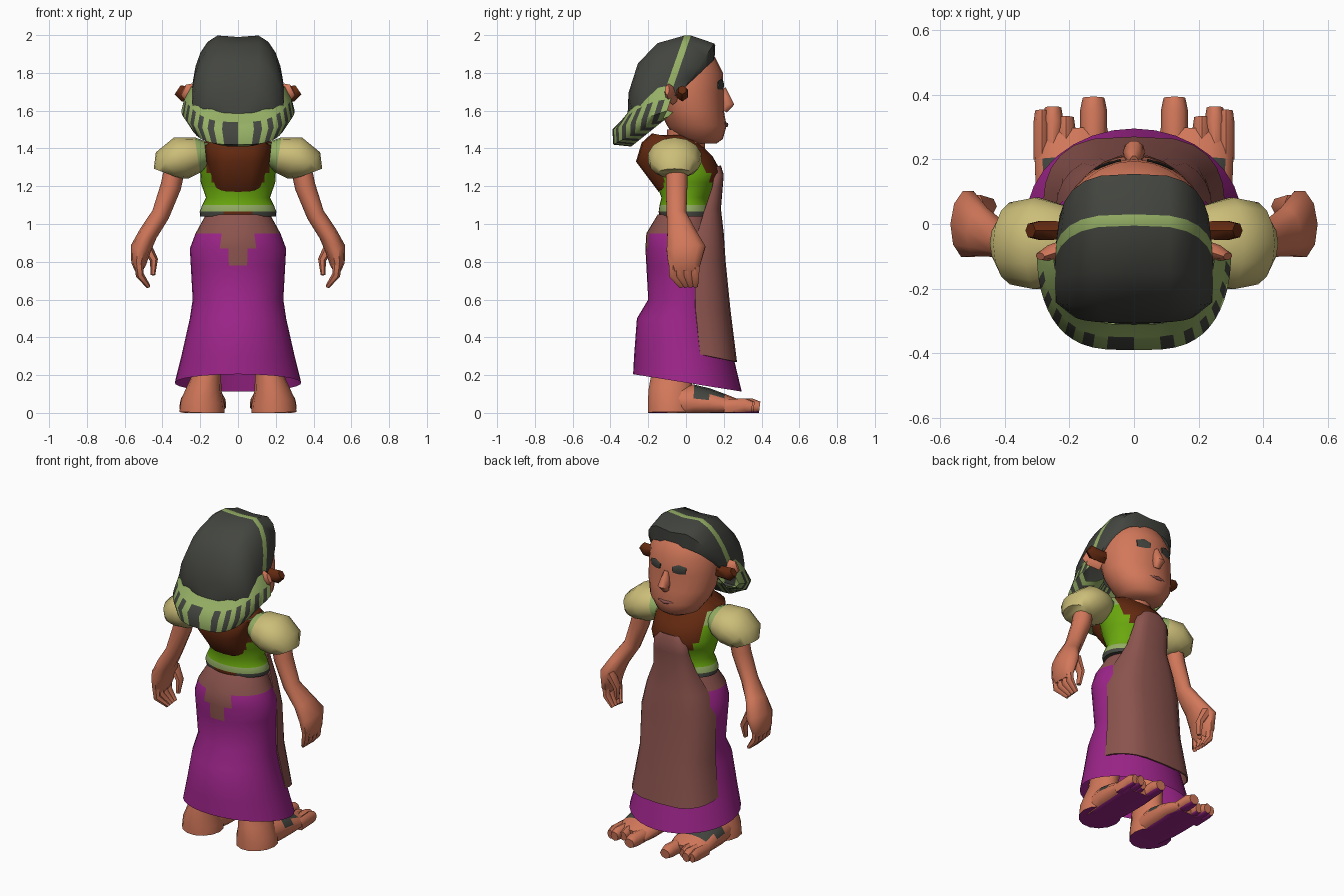
import bpy, bmesh
from math import sin, cos, pi, radians
from mathutils import Vector

if bpy.data.objects.get("Cube"):
    bpy.data.objects.remove(bpy.data.objects["Cube"])

COLOURS = {
    "skin": "D2785A", "charcoal": "43453F", "purple": "9C2489", "green": "6AA80E",
    "pale green": "95AF65", "tan": "CBBD78", "dark brown": "632910", "mauve": "8C544E",
}


def make_material(name, code):
    srgb = [int(code[i:i + 2], 16) / 255 for i in (0, 2, 4)]
    linear = [((c + 0.055) / 1.055) ** 2.4 for c in srgb] + [1]
    mat = bpy.data.materials.new(name)
    mat.use_nodes = True
    mat.diffuse_color = linear
    shader = mat.node_tree.nodes["Principled BSDF"]
    shader.inputs["Base Color"].default_value = linear
    shader.inputs["Roughness"].default_value = 0.9
    return mat


MATERIALS = {name: make_material(name, code) for name, code in COLOURS.items()}


def skin_rows(name, rows, colour, closed=True, caps=True, rule=None, mirror=False, thick=0):
    """Join rows of points into a surface; rule(centre, row, column) may pick a colour."""
    bm = bmesh.new()
    grid = [[bm.verts.new(p) for p in row] for row in rows]
    count = len(grid[0])
    names = [colour]

    def paint(face, row, column):
        chosen = rule(face.calc_center_median(), row, column) if rule else colour
        chosen = chosen or colour
        if chosen not in names:
            names.append(chosen)
        face.material_index = names.index(chosen)

    for r in range(len(grid) - 1):
        for c in range(count if closed else count - 1):
            d = (c + 1) % count
            paint(bm.faces.new((grid[r][c], grid[r][d], grid[r + 1][d], grid[r + 1][c])), r, c)
    if closed and caps:
        paint(bm.faces.new(grid[0]), 0, 0)
        paint(bm.faces.new(grid[-1]), len(grid), 0)
    bmesh.ops.recalc_face_normals(bm, faces=bm.faces)
    mesh = bpy.data.meshes.new(name)
    bm.to_mesh(mesh)
    bm.free()
    for n in names:
        mesh.materials.append(MATERIALS[n])
    obj = bpy.data.objects.new(name, mesh)
    bpy.context.collection.objects.link(obj)
    bpy.ops.object.select_all(action="DESELECT")
    obj.select_set(True)
    bpy.context.view_layer.objects.active = obj
    if thick:
        obj.modifiers.new("Thickness", "SOLIDIFY").thickness = thick
        bpy.ops.object.modifier_apply(modifier="Thickness")
    bpy.ops.object.shade_smooth_by_angle(angle=radians(55))
    if mirror:
        obj.modifiers.new("Mirror", "MIRROR")
    return obj


def body(name, rings, colour, sides=24, **options):
    """Stack of level ovals: height, back, front, half width, optional slope."""
    rows = []
    for z, back, front, half, *slope in rings:
        row = []
        for i in range(sides):
            a = 2 * pi * i / sides
            y = (back + front) / 2 + (front - back) / 2 * sin(a)
            row.append((half * cos(a), y, z + (slope[0] * y if slope else 0)))
        rows.append(row)
    return skin_rows(name, rows, colour, **options)


def tube(name, stations, colour, sides=10, **options):
    """Oval tube along a path: x, y, z, radius, radius across."""
    points = [Vector(s[:3]) for s in stations]
    rows = []
    for i, (p, s) in enumerate(zip(points, stations)):
        along = (points[min(i + 1, len(points) - 1)] - points[max(i - 1, 0)]).normalized()
        reference = Vector((1, 0, 0)) if abs(along.y) > 0.8 else Vector((0, 1, 0))
        u = along.cross(reference).normalized()
        v = u.cross(along)
        ring = [p + u * s[3] * cos(2 * pi * k / sides) + v * s[4] * sin(2 * pi * k / sides)
                for k in range(sides)]
        rows.append([(q.x, q.y, max(q.z, 0)) for q in ring])
    return skin_rows(name, rows, colour, **options)


def arches(name, bows, colour, steps=12, dip=0, **options):
    """Bowed strips: half width, side y, side z, middle y, middle z, optional pointedness."""
    rows = []
    for half, side_y, side_z, mid_y, mid_z, *point in bows:
        row = []
        for i in range(steps + 1):
            c, s = cos(pi * i / steps), sin(pi * i / steps)
            x = half * abs(c) ** 0.6 * (1 if c > 0 else -1)
            drop = dip if i * 2 == steps else 0
            lift = abs(s) ** (point[0] if point else 1)
            row.append((x, side_y + (mid_y - side_y) * s, side_z + (mid_z - side_z) * lift - drop))
        rows.append(row)
    return skin_rows(name, rows, colour, closed=False, **options)


# Skirt with waistband and bow tail
def skirt_rule(p, row, column):
    tail = p.y < 0 and (abs(p.x) < 0.1 and p.z > 0.86 or abs(p.x) < 0.05 and p.z > 0.78)
    return "mauve" if p.z > 0.95 or tail else None


body("skirt", [(0.16, -0.28, 0.295, 0.335, -0.16), (0.3, -0.275, 0.25, 0.3), (0.5, -0.26, 0.2, 0.255),
               (0.6, -0.2, 0.19, 0.24), (0.78, -0.21, 0.18, 0.25), (0.87, -0.215, 0.17, 0.255),
               (0.95, -0.21, 0.15, 0.225), (1.05, -0.15, 0.13, 0.17)],
     "purple", sides=32, caps=False, rule=skirt_rule)

# Apron
arches("apron", [(0.07, 0.14, 1.3, 0.185, 1.31), (0.11, 0.15, 1.26, 0.2, 1.26),
                 (0.12, 0.14, 1.2, 0.195, 1.2), (0.14, 0.1, 1.08, 0.185, 1.08),
                 (0.2, 0.06, 0.95, 0.2, 0.95), (0.242, 0.045, 0.8, 0.21, 0.8),
                 (0.242, 0.05, 0.55, 0.235, 0.55), (0.28, 0.075, 0.31, 0.27, 0.27)],
       "mauve", thick=0.008)


# Blouse with a collar and open neck
def blouse_rule(p, row, column):
    if p.z < 1.06:
        return "dark brown" if p.y < 0 and abs(p.x) < 0.08 else "charcoal"
    if p.z < 1.09:
        return "pale green"
    if p.y > 0 and p.z > 1.41 and abs(p.x) < 0.08:
        return "skin"
    if p.z > 1.3 and abs(p.x) < 0.165 or p.z > 1.23 and abs(p.x) < 0.13:
        return "dark brown"
    return "pale green" if p.z > 1.32 else None


body("blouse", [(1.04, -0.14, 0.14, 0.2), (1.065, -0.145, 0.135, 0.203), (1.1, -0.14, 0.13, 0.19),
                (1.14, -0.13, 0.12, 0.17), (1.22, -0.16, 0.17, 0.197), (1.27, -0.18, 0.19, 0.2),
                (1.36, -0.2, 0.14, 0.2), (1.43, -0.19, 0.07, 0.19), (1.47, -0.14, 0.04, 0.1)],
     "green", sides=32, rule=blouse_rule)
arches("shawl", [(0.12, 0.02, 1.44, -0.18, 1.48), (0.19, -0.03, 1.4, -0.235, 1.43),
                 (0.17, -0.06, 1.33, -0.265, 1.33), (0.14, -0.06, 1.24, -0.145, 1.17)],
       "dark brown", thick=0.008)
body("neck", [(1.36, -0.1, 0.1, 0.09), (1.5, -0.1, 0.1, 0.1)], "skin", sides=12)

# Sleeves, arms and hands
tube("sleeves", [(0.17, -0.06, 1.37, 0.07, 0.09), (0.215, -0.06, 1.365, 0.095, 0.12),
                 (0.3, -0.06, 1.35, 0.115, 0.145), (0.37, -0.06, 1.31, 0.095, 0.13),
                 (0.385, -0.06, 1.27, 0.065, 0.09)], "tan", sides=14, mirror=True,
     rule=lambda p, row, column: "pale green" if row == 0 else None)
tube("arms", [(0.33, -0.05, 1.32, 0.055, 0.06), (0.355, -0.05, 1.2, 0.055, 0.06),
              (0.41, -0.05, 1.05, 0.048, 0.055), (0.475, -0.025, 0.95, 0.05, 0.08),
              (0.515, 0, 0.87, 0.055, 0.108), (0.525, -0.01, 0.79, 0.04, 0.09),
              (0.525, -0.01, 0.75, 0.02, 0.075)], "skin", mirror=True)
for i in range(4):
    y = -0.07 + 0.04 * i
    tube("finger", [(0.525, y, 0.79, 0.024, 0.024), (0.52, y, 0.73, 0.022, 0.023),
                    (0.475, y * 0.6 + 0.02, 0.67, 0.012, 0.015)], "skin", sides=6, mirror=True)
tube("thumbs", [(0.49, 0.06, 0.89, 0.03, 0.035), (0.445, 0.055, 0.81, 0.022, 0.026),
                (0.45, 0.045, 0.73, 0.012, 0.015)], "skin", sides=6, mirror=True)


# Legs and feet
def foot_rule(p, row, column):
    if p.z < 0.004:
        return "purple"
    return "charcoal" if 0.05 < p.y < 0.2 and p.z > 0.088 else None


tube("legs", [(0.19, -0.08, 0, 0.12, 0.125), (0.187, -0.08, 0.06, 0.115, 0.125),
              (0.178, -0.08, 0.13, 0.092, 0.12), (0.165, -0.08, 0.2, 0.075, 0.105),
              (0.15, -0.04, 0.5, 0.075, 0.09)],
     "skin", sides=14, rule=foot_rule, mirror=True)
tube("feet", [(0.185, -0.1, 0.055, 0.09, 0.1), (0.185, 0.04, 0.055, 0.095, 0.12),
              (0.185, 0.12, 0.05, 0.08, 0.122), (0.185, 0.2, 0.04, 0.06, 0.125),
              (0.19, 0.29, 0.025, 0.04, 0.11)],
     "skin", sides=14, rule=foot_rule, mirror=True)
for x, tip, r in [(0.125, 0.39, 0.042), (0.21, 0.33, 0.03), (0.25, 0.36, 0.032), (0.285, 0.35, 0.026)]:
    tube("toe", [(x, 0.2, 0.03, 0.04, r), (x, tip - 0.04, 0.035, 0.042, r),
                 (x, tip, 0.03, 0.03, r * 0.8)], "skin", sides=8, rule=foot_rule, mirror=True)

# Head and face
body("head", [(1.425, 0.04, 0.16, 0.07), (1.45, -0.05, 0.195, 0.13), (1.52, -0.1, 0.215, 0.18),
              (1.6, -0.14, 0.2, 0.21), (1.7, -0.18, 0.2, 0.215), (1.8, -0.2, 0.195, 0.21),
              (1.88, -0.14, 0.155, 0.17), (1.94, -0.07, 0.1, 0.1)], "skin")
tube("nose", [(0, 0.185, 1.71, 0.015, 0.03), (0, 0.205, 1.67, 0.025, 0.03),
              (0, 0.222, 1.635, 0.035, 0.036), (0, 0.2, 1.6, 0.02, 0.02)], "skin", sides=10)
tube("eyes", [(0.042, 0.197, 1.735, 0.018, 0.004), (0.08, 0.187, 1.74, 0.029, 0.004),
              (0.12, 0.17, 1.735, 0.022, 0.004)], "charcoal", sides=8, mirror=True)
tube("mouth", [(-0.055, 0.203, 1.53, 0.004, 0.004), (0, 0.216, 1.525, 0.012, 0.008),
               (0.055, 0.203, 1.53, 0.004, 0.004)], "mauve", sides=8)
tube("ears", [(0.19, -0.07, 1.68, 0.05, 0.03), (0.26, -0.09, 1.695, 0.05, 0.025),
              (0.29, -0.1, 1.71, 0.03, 0.012)], "skin", sides=8, mirror=True)
tube("earrings", [(0.2, -0.02, 1.69, 0.038, 0.032), (0.29, -0.02, 1.69, 0.042, 0.034),
                  (0.32, -0.02, 1.71, 0.028, 0.024)], "dark brown", sides=6, mirror=True)

# Headscarf with a light band, and its striped tail
arches("headscarf", [(0.215, 0, 1.73, 0.15, 1.87), (0.235, -0.02, 1.7, 0.155, 1.965),
                     (0.245, -0.09, 1.66, 0.03, 2.01), (0.247, -0.135, 1.64, -0.005, 2.01),
                     (0.25, -0.18, 1.6, -0.15, 1.97), (0.245, -0.24, 1.58, -0.255, 1.86),
                     (0.19, -0.28, 1.57, -0.305, 1.7), (0.08, -0.29, 1.56, -0.31, 1.58)],
       "charcoal", dip=0.02, rule=lambda p, row, column: "pale green" if row == 2 else None)
arches("headscarf_tail", [(0.25, -0.07, 1.73, -0.31, 1.585, 2.5), (0.285, -0.08, 1.66, -0.35, 1.54, 2),
                          (0.3, -0.1, 1.6, -0.39, 1.5), (0.26, -0.12, 1.56, -0.385, 1.42),
                          (0.2, -0.09, 1.57, -0.29, 1.41), (0.15, -0.06, 1.6, -0.15, 1.6)],
       "pale green", steps=26,
       rule=lambda p, row, column: "charcoal" if row > 0 and column % 2 and p.y < -0.14 else None)
